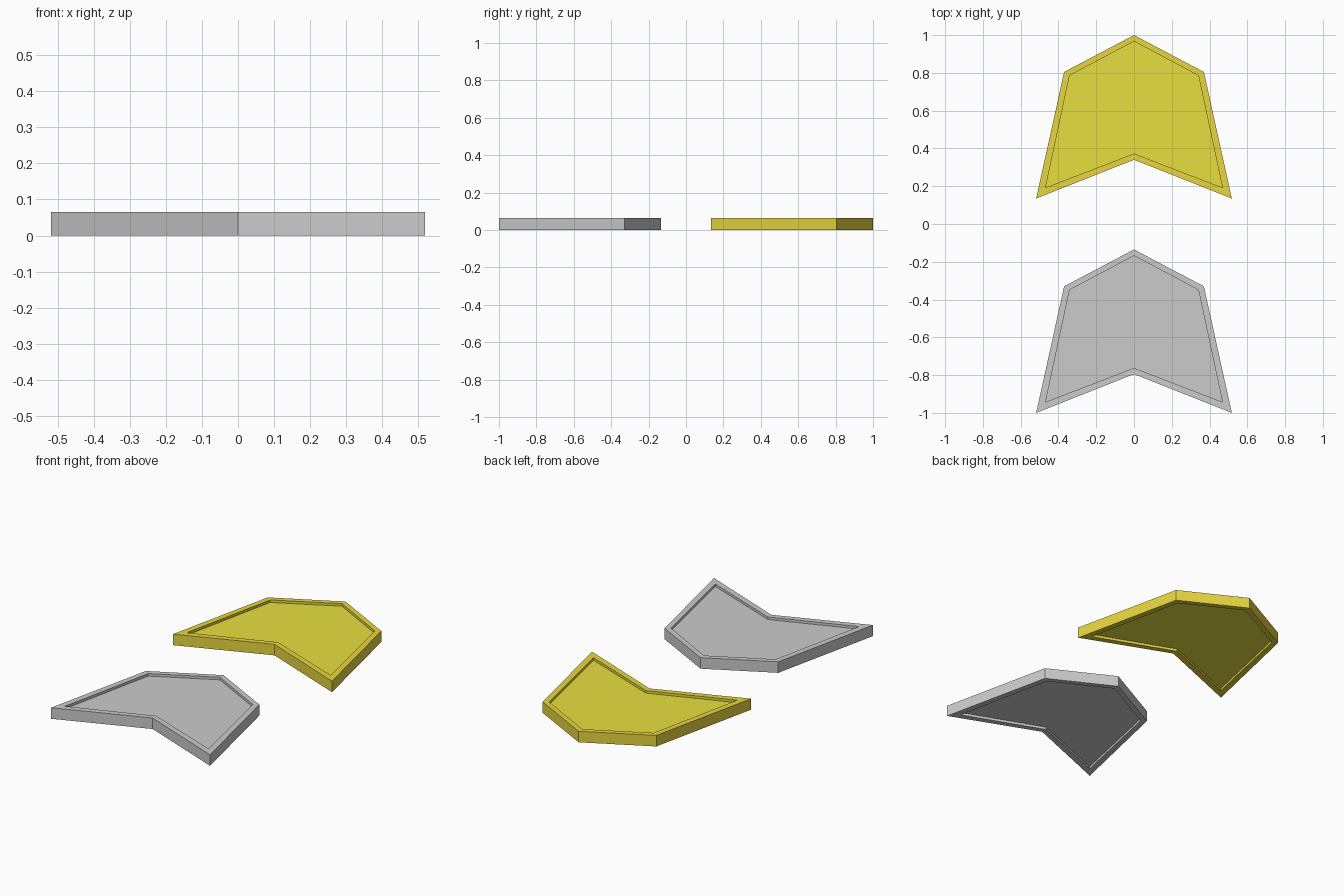
import bpy, bmesh

if "Cube" in bpy.data.objects:
    bpy.data.objects.remove(bpy.data.objects["Cube"])

H = 0.065        # frame thickness
RECESS = 0.015   # panel set back on both faces
# right half outlines from tip to rear notch, relative to the tip
OUTER = [(0, 0), (0.37, -0.195), (0.518, -0.865), (0, -0.66)]
INNER = [(0, -0.033), (0.341, -0.214), (0.468, -0.807), (0, -0.627)]


def mirrored(half):
    return half + [(-x, y) for x, y in half[-2:0:-1]]


def material(name, color):
    m = bpy.data.materials.new(name)
    m.diffuse_color = (*color, 1)
    m.use_nodes = True
    m.node_tree.nodes["Principled BSDF"].inputs["Base Color"].default_value = m.diffuse_color
    return m


def finish(bm, name, mat, tip_y):
    bmesh.ops.recalc_face_normals(bm, faces=bm.faces)
    me = bpy.data.meshes.new(name)
    bm.to_mesh(me)
    bm.free()
    ob = bpy.data.objects.new(name, me)
    ob.location.y = tip_y
    me.materials.append(mat)
    bpy.context.collection.objects.link(ob)


def ring(bm, half, z):
    return [bm.verts.new((x, y, z)) for x, y in mirrored(half)]


def frame(name, mat, tip_y):
    bm = bmesh.new()
    loops = [ring(bm, OUTER, 0), ring(bm, OUTER, H), ring(bm, INNER, H), ring(bm, INNER, 0)]
    n = len(loops[0])
    for a, b in zip(loops, loops[1:] + loops[:1]):
        for i in range(n):
            j = (i + 1) % n
            bm.faces.new((a[i], a[j], b[j], b[i]))
    finish(bm, name, mat, tip_y)


def panel(name, mat, tip_y):
    bm = bmesh.new()
    face = bm.faces.new(ring(bm, INNER, RECESS))
    ext = bmesh.ops.extrude_face_region(bm, geom=[face], use_keep_orig=True)
    top = [g for g in ext["geom"] if isinstance(g, bmesh.types.BMVert)]
    bmesh.ops.translate(bm, verts=top, vec=(0, 0, H - 2 * RECESS))
    finish(bm, name, mat, tip_y)


# gold badge at the back, grey badge at the front
for label, tip_y, rim_color, panel_color in [
        ("gold", 1.0, (0.8, 0.67, 0.05), (0.8, 0.74, 0.05)),
        ("grey", -0.135, (0.52, 0.52, 0.52), (0.6, 0.6, 0.6))]:
    frame(label + "_badge_rim", material(label + "_rim", rim_color), tip_y)
    panel(label + "_badge_panel", material(label + "_panel", panel_color), tip_y)
